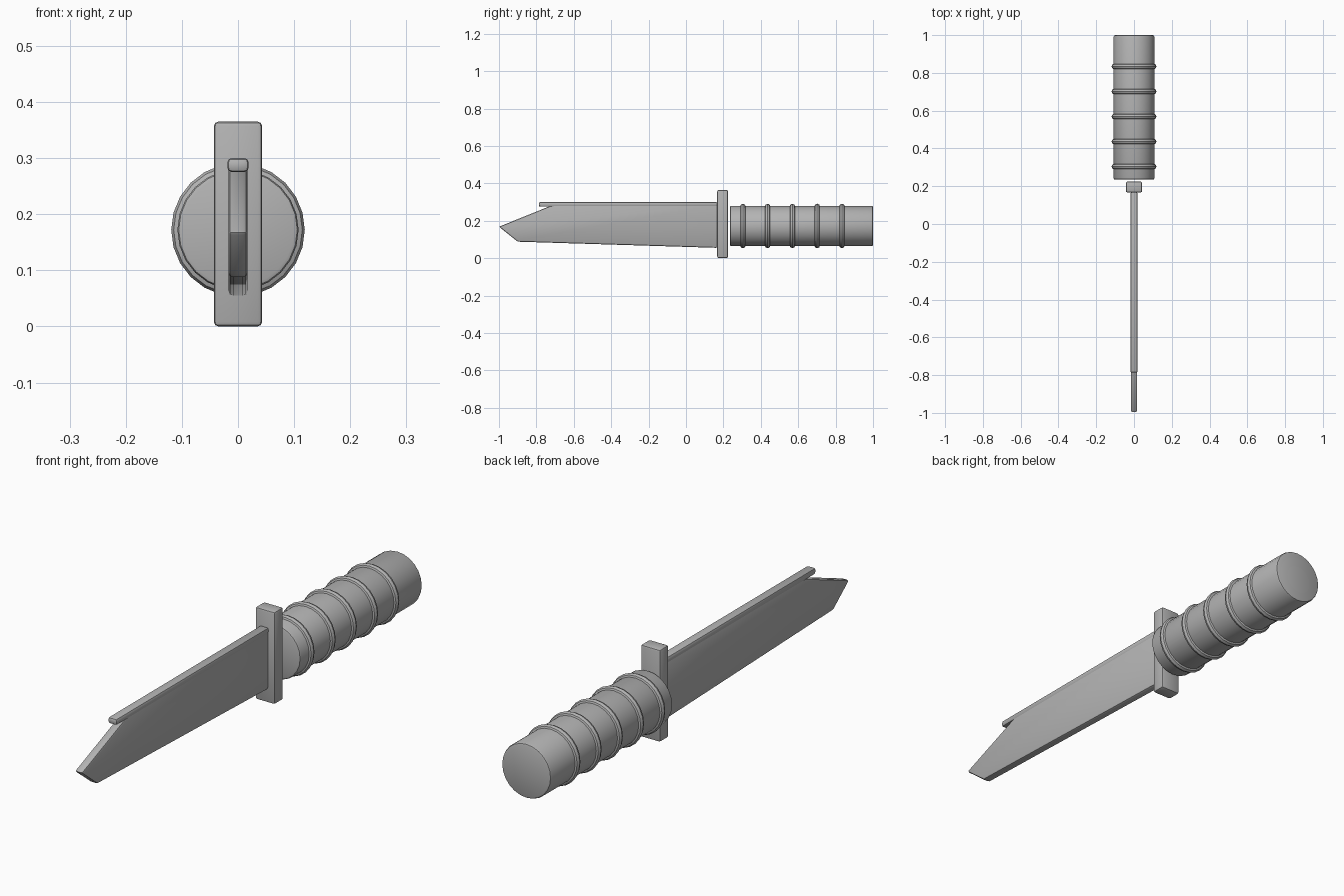
import bpy, bmesh, math

old = bpy.data.objects.get("Cube")
if old:
    bpy.data.objects.remove(old, do_unlink=True)

grey = bpy.data.materials.new("plain_grey")
grey.use_nodes = True
color = (0.45, 0.45, 0.45, 1)
grey.diffuse_color = color
grey.node_tree.nodes["Principled BSDF"].inputs["Base Color"].default_value = color

AXIS_Z = 0.172  # height of the handle axis


def finish(obj, name, bevel=0, segments=2):
    obj.name = name
    obj.data.materials.clear()
    obj.data.materials.append(grey)
    bpy.ops.object.select_all(action="DESELECT")
    obj.select_set(True)
    bpy.context.view_layer.objects.active = obj
    if bevel:
        mod = obj.modifiers.new("soft_edges", "BEVEL")
        mod.width = bevel
        mod.segments = segments
        mod.limit_method = "ANGLE"
        mod.angle_limit = math.radians(25)
        bpy.ops.object.modifier_apply(modifier=mod.name)
    bpy.ops.object.shade_smooth_by_angle(angle=math.radians(35))


def box(name, low, high, bevel):
    center = [(a + b) / 2 for a, b in zip(low, high)]
    bpy.ops.mesh.primitive_cube_add(size=1, location=center)
    obj = bpy.context.object
    obj.scale = [b - a for a, b in zip(low, high)]
    bpy.ops.object.transform_apply(location=False, rotation=False, scale=True)
    finish(obj, name, bevel)


def plate(name, outline, half, bevel):
    # Side outline in y and z, extruded across x
    bm = bmesh.new()
    face = bm.faces.new([bm.verts.new((-half, y, z)) for y, z in outline])
    result = bmesh.ops.extrude_face_region(bm, geom=[face])
    moved = [g for g in result["geom"] if isinstance(g, bmesh.types.BMVert)]
    bmesh.ops.translate(bm, verts=moved, vec=(2 * half, 0, 0))
    bmesh.ops.recalc_face_normals(bm, faces=bm.faces)
    mesh = bpy.data.meshes.new(name)
    bm.to_mesh(mesh)
    bm.free()
    obj = bpy.data.objects.new(name, mesh)
    bpy.context.collection.objects.link(obj)
    finish(obj, name, bevel)


# Blade with clipped point, and its spine strip
plate("blade", [(0.168, 0.055), (-0.9, 0.088), (-1.0, 0.168),
                (-0.71, 0.285), (0.168, 0.292)], 0.017, 0.008)
box("blade_spine", (-0.019, -0.787, 0.275), (0.019, 0.168, 0.3), 0.008)

# Cross guard
box("guard", (-0.043, 0.167, 0), (0.043, 0.224, 0.365), 0.008)

# Handle
bpy.ops.mesh.primitive_cylinder_add(
    vertices=24, radius=0.108, depth=0.765,
    location=(0, 0.6175, AXIS_Z), rotation=(math.pi / 2, 0, 0))
handle = bpy.context.object
finish(handle, "handle", 0.008)

# Grip rings
for i in range(5):
    bpy.ops.mesh.primitive_torus_add(
        major_segments=24, minor_segments=8, major_radius=0.104,
        minor_radius=0.015, location=(0, 0.304 + i * 0.1325, AXIS_Z),
        rotation=(math.pi / 2, 0, 0))
    finish(bpy.context.object, f"grip_ring_{i + 1}")
